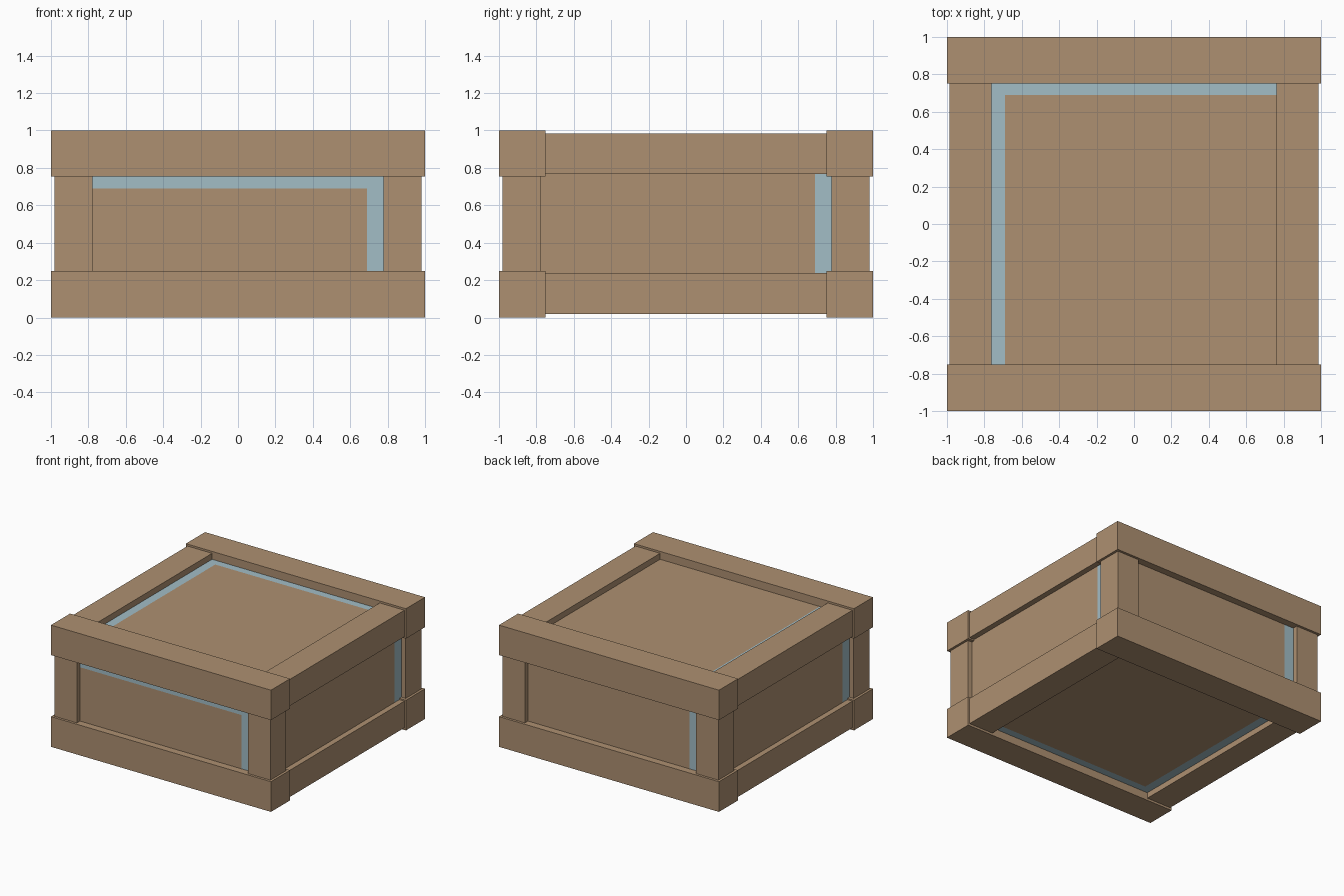
import bpy
import bmesh
from mathutils import Vector

if "Cube" in bpy.data.objects:
    bpy.data.objects.remove(bpy.data.objects["Cube"])


def material(name, rgb):
    m = bpy.data.materials.new(name)
    m.diffuse_color = (*rgb, 1.0)
    m.use_nodes = True
    m.node_tree.nodes["Principled BSDF"].inputs["Base Color"].default_value = m.diffuse_color
    return m


WOOD = material("wood_brown", (0.423, 0.279, 0.165))
BLUE = material("pale_blue", (0.361, 0.509, 0.565))


def box(name, lo, hi):
    """Axis-aligned box between two corners."""
    lo, hi = Vector(lo), Vector(hi)
    bm = bmesh.new()
    bmesh.ops.create_cube(bm, size=1.0)
    for v in bm.verts:
        v.co = (lo + hi) / 2 + v.co * (hi - lo)
    mesh = bpy.data.meshes.new(name)
    bm.to_mesh(mesh)
    bm.free()
    mesh.materials.append(WOOD)
    obj = bpy.data.objects.new(name, mesh)
    bpy.context.collection.objects.link(obj)
    return obj


def span(sign, a, b):
    """Range a..b mirrored to the side given by sign."""
    return sorted((sign * a, sign * b))


# Long beams along the front and back, at the bottom and top
for sy, side in ((-1, "front"), (1, "back")):
    y0, y1 = span(sy, 0.752, 1.0)
    for level, z0, z1 in (("bottom", 0.0, 0.248), ("top", 0.754, 1.0)):
        box(f"{side}_{level}_beam", (-1, y0, z0), (1, y1, z1))

# Slightly thinner beams on the left and right, fitted between the long ones
for sx, side in ((-1, "left"), (1, "right")):
    x0, x1 = span(sx, 0.762, 0.986)
    for level, z0, z1 in (("bottom", 0.018, 0.237), ("top", 0.766, 0.984)):
        box(f"{side}_{level}_beam", (x0, -0.752, z0), (x1, 0.752, z1))

# Corner posts
for sx, side in ((-1, "left"), (1, "right")):
    for sy, end in ((-1, "front"), (1, "back")):
        x0, x1 = span(sx, 0.778, 0.98)
        y0, y1 = span(sy, 0.778, 0.98)
        box(f"{end}_{side}_post", (x0, y0, 0.248), (x1, y1, 0.754))

# Recessed panel box, cut so that its trim strips become separate faces
EDGE = 0.69
panels = box("panel_box", (-0.94, -0.94, 0.065), (0.94, 0.94, 0.935))
panels.data.materials.append(BLUE)
bm = bmesh.new()
bm.from_mesh(panels.data)
for point, normal in (((EDGE, 0, 0), (1, 0, 0)), ((-EDGE, 0, 0), (1, 0, 0)),
                      ((0, EDGE, 0), (0, 1, 0)), ((0, -EDGE, 0), (0, 1, 0)),
                      ((0, 0, EDGE), (0, 0, 1))):
    bmesh.ops.bisect_plane(bm, geom=bm.verts[:] + bm.edges[:] + bm.faces[:],
                           plane_co=point, plane_no=normal)


def is_trim(n, c):
    """Blue strips run along chosen borders of each panel."""
    if n.z > 0.5:
        return c.x < -EDGE or c.y > EDGE
    if n.z < -0.5:
        return c.x < -EDGE or c.y < -EDGE
    if n.y < -0.5:
        return c.x > EDGE or c.z > EDGE
    if n.y > 0.5:
        return c.x < -EDGE
    return c.y > EDGE if n.x > 0 else c.y < -EDGE


bm.normal_update()
for f in bm.faces:
    f.material_index = int(is_trim(f.normal, f.calc_center_median()))
bm.to_mesh(panels.data)
bm.free()
